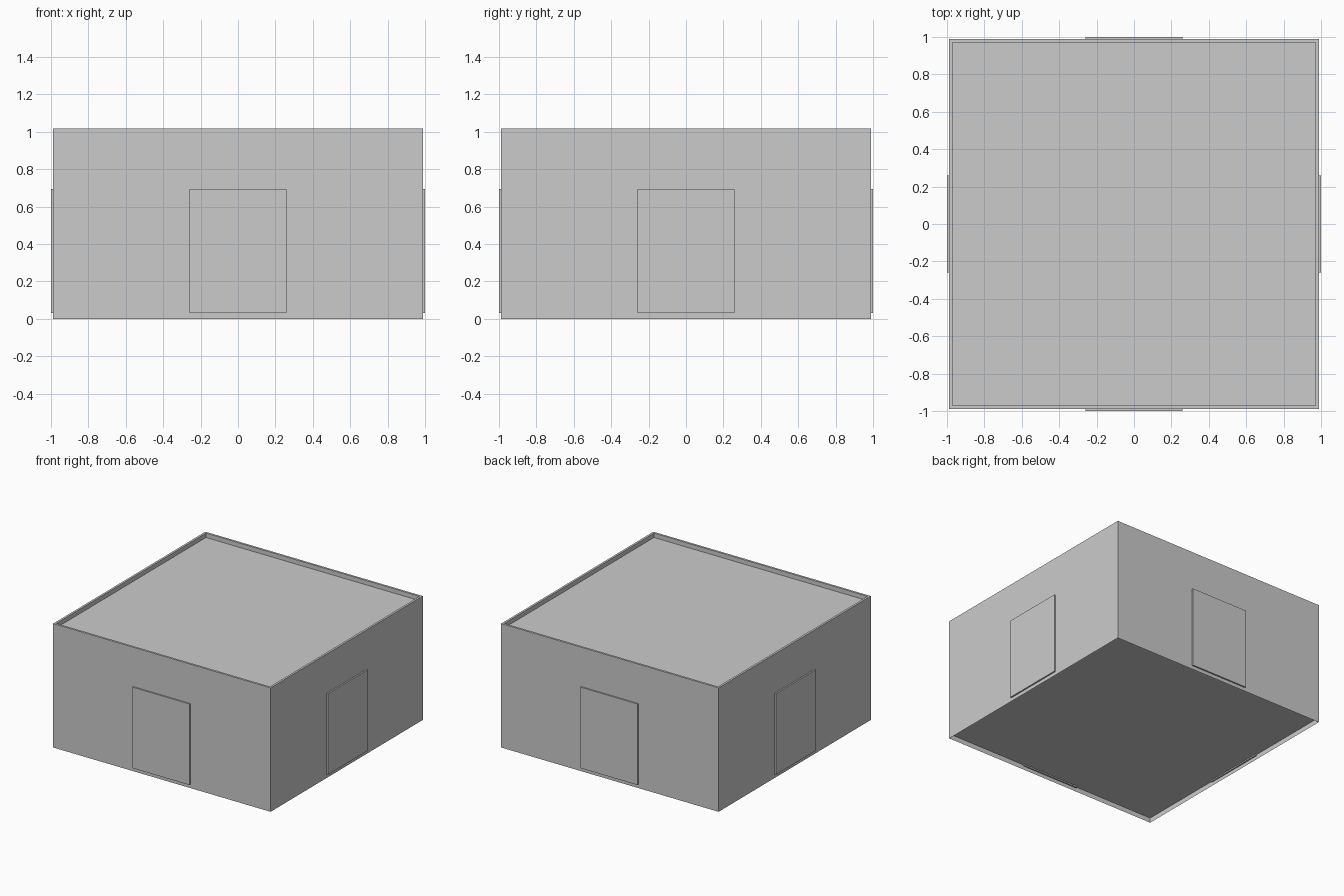
import bpy, bmesh, math
from mathutils import Matrix

if "Cube" in bpy.data.objects:
    bpy.data.objects.remove(bpy.data.objects["Cube"])

HALF, TOP, RIM = 0.988, 1.018, 0.025
ROOF_DROP, FLOOR_Z = 0.036, 0.04


def add_object(name, bm):
    mesh = bpy.data.meshes.new(name)
    bm.to_mesh(mesh)
    bm.free()
    obj = bpy.data.objects.new(name, mesh)
    bpy.context.collection.objects.link(obj)
    return obj


def box(bm, size, centre):
    m = Matrix.Translation(centre) @ Matrix.Diagonal((*size, 1))
    bmesh.ops.create_cube(bm, size=1, matrix=m)


# Walls with thin parapet rim and recessed flat roof, open underneath
bm = bmesh.new()
box(bm, (2 * HALF, 2 * HALF, TOP), (0, 0, TOP / 2))
bm.normal_update()
top = next(f for f in bm.faces if f.normal.z > 0.9)
bottom = next(f for f in bm.faces if f.normal.z < -0.9)
bmesh.ops.delete(bm, geom=[bottom], context='FACES_ONLY')
bmesh.ops.inset_region(bm, faces=[top], thickness=RIM)
roof = bmesh.ops.extrude_discrete_faces(bm, faces=[top])["faces"][0]
bmesh.ops.translate(bm, verts=roof.verts, vec=(0, 0, -ROOF_DROP))
add_object("walls_and_roof", bm)

# Floor, slightly above the wall bottoms, facing down
bm = bmesh.new()
bmesh.ops.create_grid(bm, x_segments=1, y_segments=1, size=HALF,
                      matrix=Matrix.Translation((0, 0, FLOOR_Z)))
bmesh.ops.reverse_faces(bm, faces=bm.faces[:])
add_object("floor", bm)

# One raised door panel on each side
for i, side in enumerate(("front", "right", "back", "left")):
    bm = bmesh.new()
    box(bm, (0.52, 0.024, 0.665), (0, -0.988, 0.3625))
    bm.transform(Matrix.Rotation(i * math.pi / 2, 4, 'Z'))
    add_object(side + "_door", bm)
